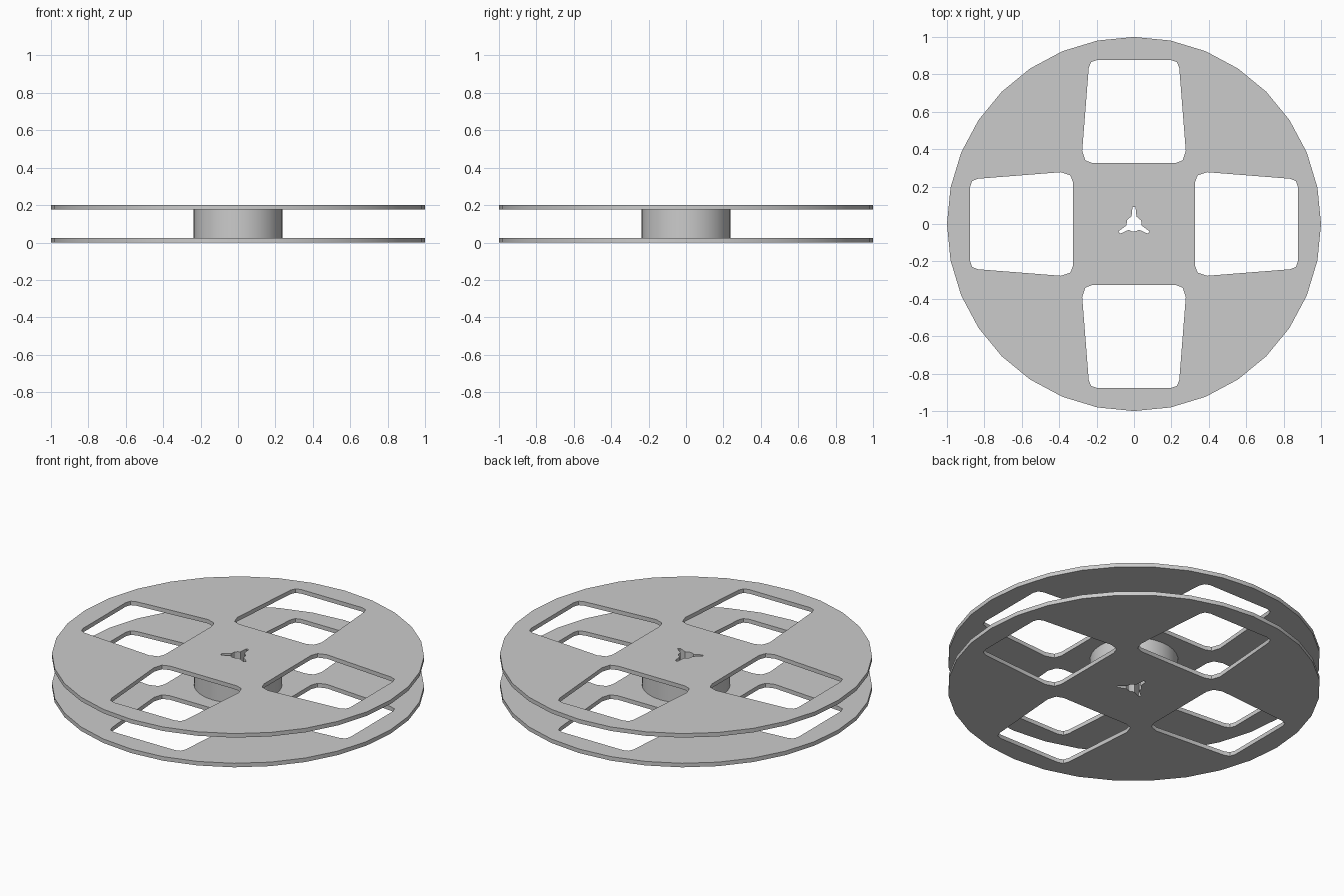
import bpy, bmesh
from math import sin, cos, pi, radians

if "Cube" in bpy.data.objects:
    bpy.data.objects.remove(bpy.data.objects["Cube"])


def ring(radius, sides):
    return [(radius * sin(2 * pi * i / sides), radius * cos(2 * pi * i / sides))
            for i in range(sides)]


def rotate(pts, a):
    return [(x * cos(a) - y * sin(a), x * sin(a) + y * cos(a)) for x, y in pts]


def plate(name, loops, z0, z1):
    """Fill an outline with holes and extrude it from z0 to z1."""
    cu = bpy.data.curves.new(name, 'CURVE')
    cu.dimensions = '2D'
    cu.fill_mode = 'BOTH'
    cu.extrude = (z1 - z0) / 2
    for pts in loops:
        sp = cu.splines.new('POLY')
        sp.points.add(len(pts) - 1)
        for p, (x, y) in zip(sp.points, pts):
            p.co = (x, y, 0, 1)
        sp.use_cyclic_u = True
    ob = bpy.data.objects.new(name, cu)
    bpy.context.collection.objects.link(ob)
    ob.location.z = (z0 + z1) / 2
    bpy.ops.object.select_all(action='DESELECT')
    ob.select_set(True)
    bpy.context.view_layer.objects.active = ob
    bpy.ops.object.convert(target='MESH')
    ob = bpy.context.object
    bm = bmesh.new()
    bm.from_mesh(ob.data)
    bmesh.ops.remove_doubles(bm, verts=bm.verts, dist=0.0005)
    bmesh.ops.recalc_face_normals(bm, faces=bm.faces)
    bm.to_mesh(ob.data)
    bm.free()
    bpy.ops.object.shade_smooth_by_angle(angle=radians(30))
    return ob


# Tapered window with rounded corners, repeated four times
half = [(0.22, 0.325), (0.26, 0.34), (0.277, 0.39),
        (0.242, 0.835), (0.23, 0.865), (0.20, 0.876)]
window = half + [(-x, y) for x, y in reversed(half)]
windows = [rotate(window, i * pi / 2) for i in range(4)]

# Spindle hole: small round bore with three narrow slots
slot = [(0.013, 0.04), (0.008, 0.091), (-0.008, 0.091), (-0.013, 0.04),
        (-0.026, 0.032)]
keyhole = []
for i in range(3):
    keyhole += rotate(slot + [(-0.036, 0.021)], i * 2 * pi / 3)

# Two flanges and the central hub
rim = ring(1.0, 32)
plate("bottom_flange", [rim, keyhole] + windows, 0.0, 0.024)
plate("top_flange", [rim, keyhole] + windows, 0.176, 0.2)
plate("hub", [ring(0.237, 32), keyhole], 0.024, 0.176)
